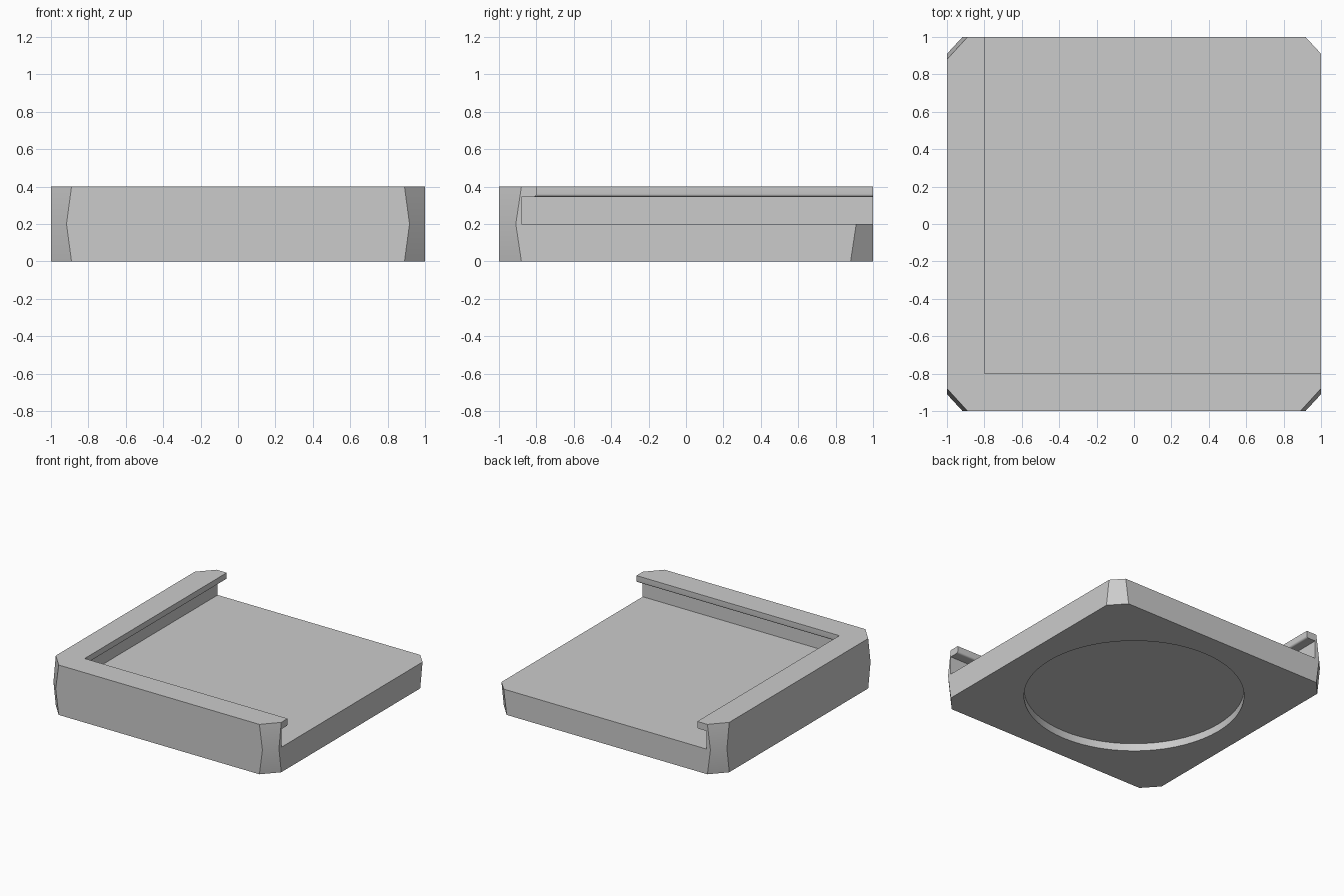
import bpy, bmesh, math

if "Cube" in bpy.data.objects:
    bpy.data.objects.remove(bpy.data.objects["Cube"], do_unlink=True)

grey = bpy.data.materials.new("plain grey")
grey.use_nodes = True
colour = (0.6, 0.6, 0.6, 1)
grey.diffuse_color = colour
grey.node_tree.nodes["Principled BSDF"].inputs["Base Color"].default_value = colour


def loft(name, rings):
    """Closed solid through a stack of matching rings."""
    bm = bmesh.new()
    rows = [[bm.verts.new(p) for p in ring] for ring in rings]
    bm.faces.new(rows[0][::-1])
    bm.faces.new(rows[-1])
    n = len(rows[0])
    for low, high in zip(rows, rows[1:]):
        for i in range(n):
            j = (i + 1) % n
            bm.faces.new((low[i], low[j], high[j], high[i]))
    bmesh.ops.recalc_face_normals(bm, faces=bm.faces)
    mesh = bpy.data.meshes.new(name)
    bm.to_mesh(mesh)
    bm.free()
    mesh.materials.append(grey)
    ob = bpy.data.objects.new(name, mesh)
    bpy.context.collection.objects.link(ob)
    return ob


def cut_square(cx, cy, z):
    """Square outline with its four corners cut off."""
    ring = []
    for sx, sy in ((1, 1), (-1, 1), (-1, -1), (1, -1)):
        pair = [(sx, sy * (1 - cy), z), (sx * (1 - cx), sy, z)]
        ring += pair if sx * sy > 0 else pair[::-1]
    return ring


def pocket_ring(inset, z):
    """Square reaching past the open right and back sides."""
    a, b = -inset, 1 + inset
    return [(a, a, z), (b, a, z), (b, b, z), (a, b, z)]


# Block with corners that bulge at mid height
tray = loft("tray", [cut_square(0.11, 0.12, 0),
                     cut_square(0.083, 0.09, 0.2),
                     cut_square(0.11, 0.12, 0.4)])

# Undercut pocket leaving two walls with a rounded overhanging lip
r, lip_z, lip = 0.015, 0.345, 0.8
steps = [math.radians(a) for a in range(0, 91, 18)]
rounding = [(lip + r * (1 - math.sin(a)), lip_z + r * (1 - math.cos(a))) for a in steps]
profile = [(0.88, 0.2), (0.88, lip_z)] + rounding + [(lip, 0.6)]
pocket = loft("pocket_cutter", [pocket_ring(i, z) for i, z in profile])

# Round recess in the underside
count = 64
circle = [(0.8 * math.cos(math.tau * k / count), 0.8 * math.sin(math.tau * k / count))
          for k in range(count)]
recess = loft("recess_cutter", [[(x, y, z) for x, y in circle] for z in (-0.1, 0.06)])

bpy.ops.object.select_all(action="DESELECT")
tray.select_set(True)
bpy.context.view_layer.objects.active = tray
for cutter in (pocket, recess):
    cutter.hide_render = True
    mod = tray.modifiers.new(cutter.name, "BOOLEAN")
    mod.operation = "DIFFERENCE"
    mod.solver = "EXACT"
    mod.object = cutter
    bpy.ops.object.modifier_apply(modifier=mod.name)
    bpy.data.objects.remove(cutter, do_unlink=True)

bpy.ops.object.shade_smooth_by_angle(angle=math.radians(30))
